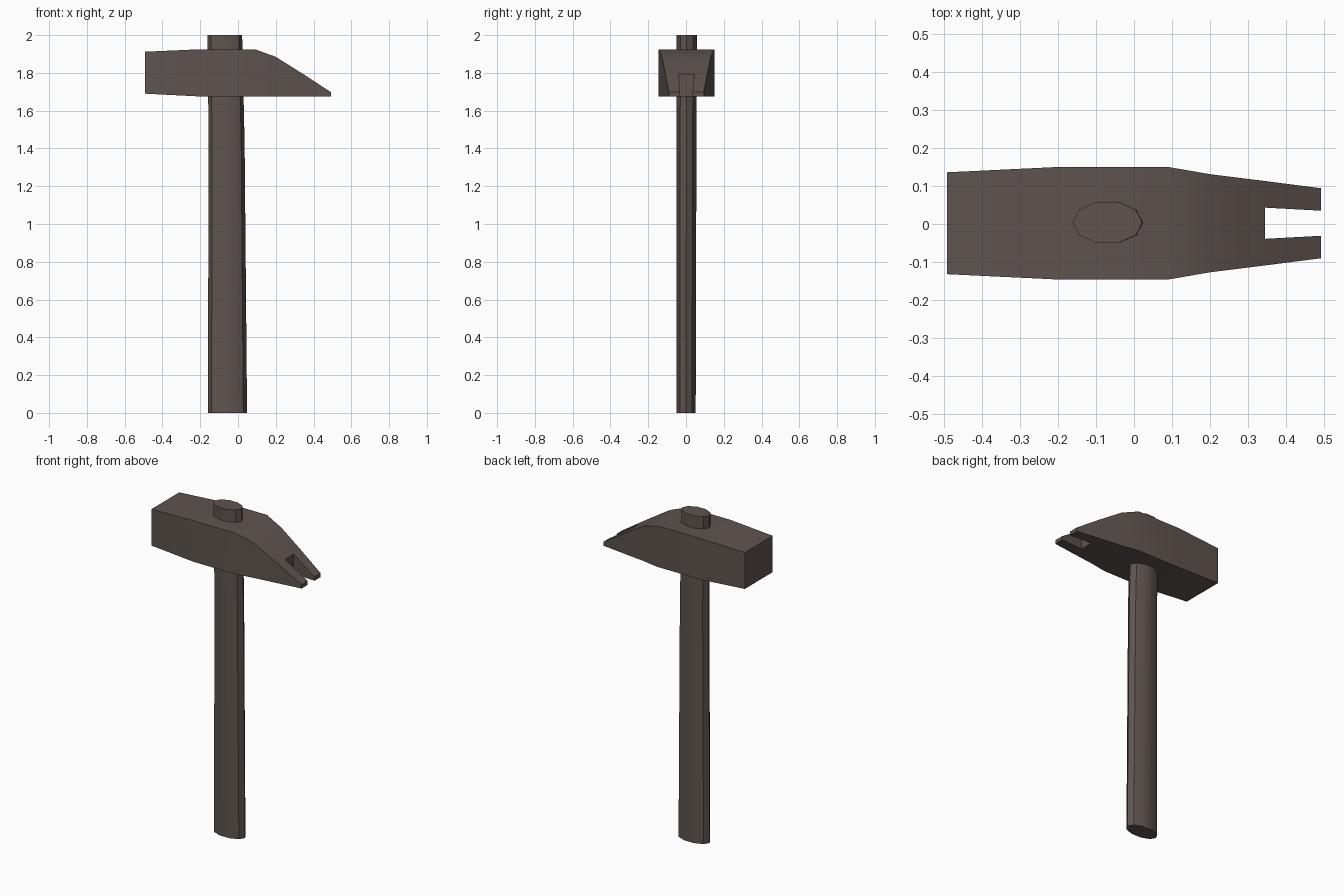
import bpy, bmesh, math

if "Cube" in bpy.data.objects:
    bpy.data.objects.remove(bpy.data.objects["Cube"])

mat = bpy.data.materials.new("dark brown")
mat.diffuse_color = (0.112, 0.088, 0.078, 1)
mat.use_nodes = True
mat.node_tree.nodes["Principled BSDF"].inputs["Base Color"].default_value = mat.diffuse_color


def finish(name, bm):
    bmesh.ops.recalc_face_normals(bm, faces=bm.faces[:])
    me = bpy.data.meshes.new(name)
    bm.to_mesh(me)
    bm.free()
    me.materials.append(mat)
    ob = bpy.data.objects.new(name, me)
    bpy.context.collection.objects.link(ob)
    bpy.ops.object.select_all(action='DESELECT')
    ob.select_set(True)
    bpy.context.view_layer.objects.active = ob
    bpy.ops.object.shade_smooth_by_angle(angle=math.radians(30))
    return ob


# Handle: ten-sided oval rings (z, centre x, centre y, radius x, radius y)
bm = bmesh.new()
N = 10
rings = []
for z, cx, cy, rx, ry in [(0, -0.056, 0.0, 0.104, 0.054),
                          (1.43, -0.060, 0.002, 0.095, 0.056),
                          (2, -0.070, 0.004, 0.092, 0.057)]:
    rings.append([bm.verts.new((cx + rx * math.cos(math.tau * i / N),
                                cy + ry * math.sin(math.tau * i / N), z))
                  for i in range(N)])
for a, b in zip(rings, rings[1:]):
    for i in range(N):
        j = (i + 1) % N
        bm.faces.new((a[i], a[j], b[j], b[i]))
bm.faces.new(rings[0])
bm.faces.new(rings[-1])
finish("handle", bm)

# Head: cross-sections along x (x, outer half width, slot half width, bottom, top)
sections = [(-0.492, 0.134, 0.04, 1.69, 1.912),
            (-0.20, 0.148, 0.04, 1.675, 1.925),
            (0.09, 0.148, 0.04, 1.675, 1.925),
            (0.20, 0.129, 0.04, 1.675, 1.885),
            (0.345, 0.111, 0.041, 1.675, 1.794),
            (0.492, 0.092, 0.033, 1.675, 1.698)]
bm = bmesh.new()
cols = []
for x, w, s, lo, hi in sections:
    cols.append([[bm.verts.new((x, y + 0.002, z)) for z in (lo, hi)]
                 for y in (-w, -s, s, w)])


def cap(sec, k):
    a, b = cols[sec][k], cols[sec][k + 1]
    bm.faces.new((a[0], b[0], b[1], a[1]))


def side(i, k):
    a, b = cols[i][k], cols[i + 1][k]
    bm.faces.new((a[0], b[0], b[1], a[1]))


last = len(sections) - 1
for i in range(last):
    for k in range(3):
        if i == last - 1 and k == 1:      # open claw slot
            continue
        for h in (0, 1):
            bm.faces.new((cols[i][k][h], cols[i][k + 1][h],
                          cols[i + 1][k + 1][h], cols[i + 1][k][h]))
    side(i, 0)
    side(i, 3)
# Striking face, slot walls and claw tips
for k in range(3):
    cap(0, k)
side(last - 1, 1)
side(last - 1, 2)
cap(last - 1, 1)
cap(last, 0)
cap(last, 2)
finish("hammer_head", bm)
